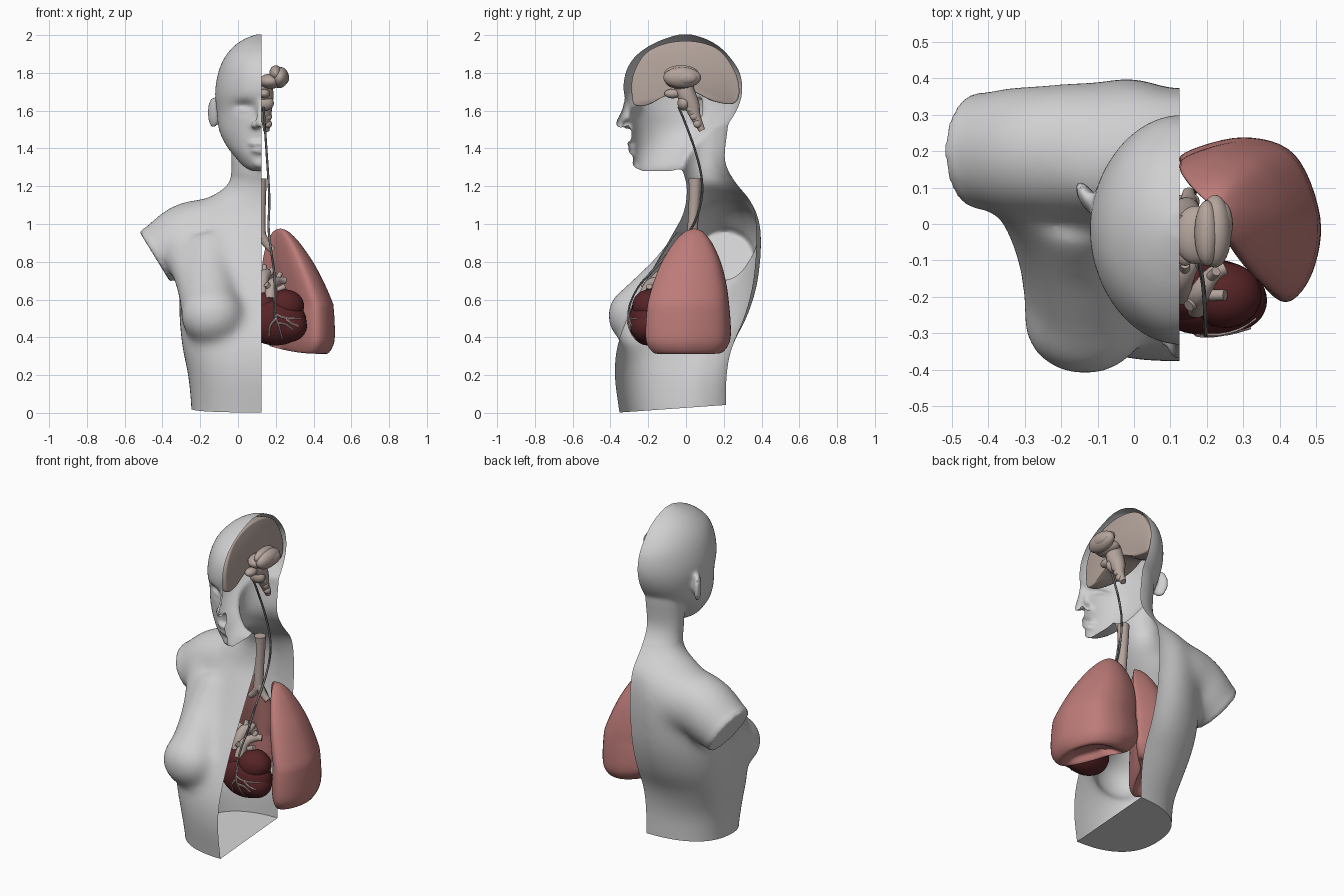
import bpy, bmesh, math
from mathutils import Vector, Matrix

if "Cube" in bpy.data.objects:
    bpy.data.objects.remove(bpy.data.objects["Cube"])

MID = 0.125  # body midline, where the shell is cut open


def material(name, rgb):
    m = bpy.data.materials.new(name)
    m.diffuse_color = (*rgb, 1)
    m.use_nodes = True
    m.node_tree.nodes["Principled BSDF"].inputs["Base Color"].default_value = m.diffuse_color
    return m


SKIN = material("pale_grey_shell", (0.63, 0.63, 0.64))
LUNG = material("lung_pink", (0.51, 0.2, 0.19))
HEART = material("heart_maroon", (0.095, 0.017, 0.019))
TISSUE = material("tissue_beige", (0.46, 0.375, 0.335))
NERVE = material("nerve_grey", (0.17, 0.17, 0.17))
ARTERY = material("artery_pale", (0.62, 0.48, 0.46))


def finish(bm, name, mat, recalc=True, angle=45):
    if recalc:
        bmesh.ops.recalc_face_normals(bm, faces=bm.faces)
    me = bpy.data.meshes.new(name)
    bm.to_mesh(me)
    bm.free()
    me.materials.append(mat)
    ob = bpy.data.objects.new(name, me)
    bpy.context.collection.objects.link(ob)
    bpy.ops.object.select_all(action='DESELECT')
    ob.select_set(True)
    bpy.context.view_layer.objects.active = ob
    bpy.ops.object.shade_smooth_by_angle(angle=math.radians(angle))
    return ob


def spline(rows, n, closed=False):
    """Catmull-Rom interpolation of a list of equal-length tuples."""
    out, c = [], len(rows)
    for i in range(c if closed else c - 1):
        p = [rows[k % c] if closed else rows[min(max(k, 0), c - 1)] for k in range(i - 1, i + 3)]
        for s in range(n):
            t = s / n
            out.append(tuple(0.5 * (2 * b + (d - a) * t + (2 * a - 5 * b + 4 * d - e) * t * t
                                    + (3 * b - a - 3 * d + e) * t ** 3) for a, b, d, e in zip(*p)))
    if not closed:
        out.append(tuple(rows[-1]))
    return out


def loft(bm, rings):
    vs = [[bm.verts.new(p) for p in r] for r in rings]
    n = len(vs[0])
    for a, b in zip(vs, vs[1:]):
        for i in range(n):
            bm.faces.new((a[i], a[(i + 1) % n], b[(i + 1) % n], b[i]))
    bm.faces.new(vs[0])
    bm.faces.new(vs[-1])


def ball(bm, c, r, rot=0, axis='Z'):
    m = Matrix.Translation(c) @ Matrix.Rotation(rot, 4, axis) @ Matrix.Diagonal((*r, 1))
    bmesh.ops.create_uvsphere(bm, u_segments=32, v_segments=20, radius=1, matrix=m)


def tube(bm, pts, sides=14, n=6):
    """pts are (x, y, z, radius)."""
    path = spline(pts, n)
    rings, up = [], Vector((0.13, 0.97, 0.2))
    for i, p in enumerate(path):
        d = (Vector(path[min(i + 1, len(path) - 1)][:3]) - Vector(path[max(i - 1, 0)][:3])).normalized()
        a = d.cross(up).normalized()
        up = a.cross(d).normalized()
        rings.append([Vector(p[:3]) + p[3] * (math.cos(t) * a + math.sin(t) * up)
                      for t in (2 * math.pi * k / sides for k in range(sides))])
    loft(bm, rings)


def section(z, w, yf, yb, e, groove=0.0, n=64):
    """Horizontal rounded cross-section of the body."""
    ring = []
    for k in range(n):
        c, s = math.cos(2 * math.pi * k / n), math.sin(2 * math.pi * k / n)
        u = w * math.copysign(abs(c) ** (2 / e), c)
        y = (yf + yb) / 2 + (yb - yf) / 2 * math.copysign(abs(s) ** (2 / e), s)
        if s > 0:
            y -= groove * math.exp(-(u / 0.09) ** 2)
        ring.append((MID + u, y, z))
    return ring


# --- body shell: torso and neck, head, shoulder, breast, face parts ---
TORSO = [(-0.08, .37, -.34, .21, 2.4, 0), (.05, .375, -.36, .212, 2.4, 0), (.2, .39, -.378, .215, 2.5, 0),
         (.35, .42, -.365, .25, 2.8, .01), (.5, .435, -.31, .33, 2.7, .03), (.65, .435, -.24, .385, 2.5, .045),
         (.8, .415, -.155, .41, 2.4, .05), (.95, .40, -.07, .415, 2.3, .05), (1.05, .38, -.015, .395, 2.2, .035),
         (1.12, .32, .0, .355, 2.1, .01), (1.17, .23, .005, .305, 2, 0), (1.22, .175, .0, .265, 2, 0),
         (1.28, .16, -.015, .225, 2, 0), (1.36, .16, -.02, .205, 2, 0), (1.5, .16, -.02, .22, 2, 0),
         (1.6, .15, 0, .23, 2, 0)]
HEAD = [(1.28, .05, -.235, -.08, 2), (1.305, .095, -.265, 0, 2), (1.36, .145, -.282, .06, 2),
        (1.42, .19, -.285, .12, 2), (1.5, .226, -.29, .2, 2), (1.6, .238, -.30, .268, 2),
        (1.7, .246, -.33, .298, 1.92), (1.8, .23, -.32, .285, 1.92), (1.88, .197, -.275, .235, 2),
        (1.94, .148, -.2, .175, 2), (1.98, .09, -.115, .105, 2), (2.003, .03, -.04, .03, 2)]
bm = bmesh.new()
loft(bm, [section(*r) for r in spline(TORSO, 5)])
loft(bm, [section(*r) for r in spline(HEAD, 5)])
tube(bm, [(.02, .2, .95, .17), (-.12, .2, .945, .19), (-.25, .2, .94, .182),
          (-.35, .2, .88, .175), (-.44, .2, .825, .154)], 40)
ball(bm, (-.135, -.265, .515), (.172, .152, .158))
tube(bm, [(-.135, -.25, .53, .15), (-.14, -.155, .63, .145), (-.15, -.06, .73, .14), (-.15, .06, .88, .14)], 32)
tube(bm, [(-.17, -.21, .54, .135), (-.2, -.1, .65, .12), (-.24, .02, .77, .12), (-.28, .15, .9, .15)], 32)
ball(bm, (-.13, .072, 1.59), (.021, .05, .083), .5)
tube(bm, [(MID, -.30, 1.68, .022), (MID, -.318, 1.6, .024), (MID, -.342, 1.535, .03)])
ball(bm, (MID, -.345, 1.53), (.028, .028, .022))
ball(bm, (MID - .033, -.308, 1.525), (.024, .03, .022))
ball(bm, (MID, -.282, 1.425), (.068, .03, .018))
ball(bm, (MID, -.278, 1.388), (.055, .03, .018))
ball(bm, (MID, -.25, 1.325), (.05, .035, .033))
raw = finish(bm, "body_blank", SKIN)
mod = raw.modifiers.new("fuse", 'REMESH')
mod.mode, mod.voxel_size = 'VOXEL', 0.011
mod = raw.modifiers.new("soften", 'SMOOTH')
mod.factor, mod.iterations = 0.5, 5
fused = bpy.data.meshes.new_from_object(raw.evaluated_get(bpy.context.evaluated_depsgraph_get()))
bpy.data.objects.remove(raw)
bm = bmesh.new()
bm.from_mesh(fused)
# blend the chest and shoulder, sparing the arm cut and the head
tip, out = Vector((-.44, .2, .825)), Vector((-.85, 0, -.52)).normalized()
soft = [v for v in bm.verts if -.02 < v.co.z < 1.24
        and not ((v.co - tip).dot(out) > -.03 and (v.co - tip).length < .19)]
for _ in range(60):
    bmesh.ops.smooth_vert(bm, verts=soft, factor=.5, use_axis_x=True, use_axis_y=True, use_axis_z=True)
for v in bm.verts:  # eye sockets and lids
    if v.co.y < -.1 and v.co.z > 1.4:
        u = abs(v.co.x - MID) - .095
        v.co.y += .032 * math.exp(-(u / .05) ** 2 - ((v.co.z - 1.62) / .032) ** 2)
        v.co.y -= .016 * math.exp(-(u / .035) ** 2 - ((v.co.z - 1.605) / .016) ** 2)


def slice_off(point, normal):
    g = bm.verts[:] + bm.edges[:] + bm.faces[:]
    r = bmesh.ops.bisect_plane(bm, geom=g, plane_co=point, plane_no=normal, clear_outer=True)
    return [e for e in r["geom_cut"] if isinstance(e, bmesh.types.BMEdge)]


bmesh.ops.edgeloop_fill(bm, edges=slice_off((0, 0, .027), (0, .071, -1)))
slice_off((MID, 0, 0), (1, 0, 0))
finish(bm, "body_shell", SKIN, recalc=False, angle=50)

# --- lungs: crescent profile shrinking to the apex, hollow underneath ---
CRESCENT = spline([(.14, .195), (.3, .237), (.44, .19), (.51, .02), (.49, -.13), (.425, -.212),
                   (.355, -.17), (.27, -.03), (.21, .09), (.14, .15)], 6, closed=True)
LEVELS = spline([(.975, .03), (.958, .22), (.9, .45), (.8, .69), (.7, .84), (.6, .94), (.5, .99),
                 (.4, 1.0), (.35, .94), (.315, .8), (.32, .64), (.35, .4), (.36, .05)], 4)


def lung(name, side):
    b = bmesh.new()
    rings = []
    for z, s in LEVELS:
        k = min(1, max(0, (.975 - z) / .4))
        cx, cy = .225 + .105 * k, .045 - .025 * k
        ring = []
        for px, py in CRESCENT:
            x, y = cx + (px - .33) * s, cy + (py - .02) * s
            lift = .6 * max(0, .43 - x) ** 2 * min(1, max(0, (.6 - z) / .25))
            ring.append((MID + side * (x - MID), y, z + lift))
        rings.append(ring)
    loft(b, rings)
    finish(b, name, LUNG, angle=60)


lung("lung_outside", 1)
lung("lung_inside", -1)

# --- heart with vessels and surface arteries ---
bm = bmesh.new()
ball(bm, (.2, -.2, .485), (.162, .105, .128))
ball(bm, (.25, -.195, .565), (.1, .09, .088))
ball(bm, (.145, -.175, .56), (.1, .09, .09))
ball(bm, (.27, -.21, .46), (.095, .085, .085))
finish(bm, "heart", HEART)

bm = bmesh.new()
for p in ([(.13, -.2, .6, .032), (.13, -.2, .7, .032), (.15, -.165, .735, .03), (.17, -.12, .7, .026)],
          [(.17, -.23, .6, .03), (.18, -.22, .68, .028), (.215, -.18, .7, .022), (.25, -.16, .7, .018)],
          [(.09, -.18, .58, .022), (.09, -.17, .7, .022), (.09, -.16, .74, .02)],
          [(.14, -.19, .73, .015), (.14, -.19, .78, .013)],
          [(.165, -.17, .73, .015), (.185, -.17, .765, .013)],
          [(.2, -.19, .69, .014), (.225, -.19, .74, .013)],
          [(.17, -.23, .66, .016), (.15, -.255, .68, .016)],
          [(.21, -.21, .65, .016), (.25, -.22, .67, .015)]):
    tube(bm, [(x, y + .5 * max(0, z - .62), z, r) for x, y, z, r in p], 16)
finish(bm, "heart_vessels", TISSUE)


def on_heart(x, z, r):
    """Front of the heart: the foremost of its two big lobes."""
    y = [cy - ry * math.sqrt(max(1 - ((x - cx) / rx) ** 2 - ((z - cz) / rz) ** 2, 0))
         for cx, cy, cz, rx, ry, rz in ((.2, -.2, .485, .162, .105, .128), (.27, -.21, .46, .095, .085, .085))]
    return (x, min(y) - .002, z, r)


bm = bmesh.new()
for br in ([(.195, .57), (.2, .51), (.22, .45), (.235, .39)], [(.2, .52), (.24, .505), (.29, .5), (.335, .5)],
           [(.21, .475), (.25, .47), (.29, .44)], [(.25, .505), (.28, .475), (.32, .46)],
           [(.2, .5), (.17, .46), (.165, .41)]):
    tube(bm, [on_heart(x, z, .006 - .0009 * i) for i, (x, z) in enumerate(br)], 6, 4)
finish(bm, "heart_arteries", ARTERY)

# --- windpipe with its two branches ---
bm = bmesh.new()
tube(bm, [(.118, .047, 1.24, .034), (.118, .047, 1.18, .032), (.118, .04, 1.05, .028), (.12, .03, .92, .028)], 24)
for s in (1, -1):
    tube(bm, [(MID, .03, .94, .025), (MID + s * .03, .03, .89, .021), (MID + s * .06, .03, .86, .018)])
finish(bm, "windpipe", TISSUE)

# --- half brain: side outline domed toward the temple ---
OUTLINE = spline([(-.287, 1.66), (-.285, 1.78), (-.22, 1.9), (-.1, 1.96), (.05, 1.968), (.18, 1.92),
                  (.265, 1.8), (.285, 1.69), (.25, 1.635), (.14, 1.65), (.03, 1.7), (-.1, 1.68),
                  (-.2, 1.63), (-.265, 1.625)], 5, closed=True)
bm = bmesh.new()
rings = []
for x, s in spline([(.118, .95), (.108, .99), (.06, .955), (.01, .82), (-.035, .62), (-.065, .38), (-.078, .08)], 4):
    rings.append([(x, y * s, 1.79 + (z - 1.79) * s) for y, z in OUTLINE])
loft(bm, rings)
finish(bm, "brain_half", TISSUE)

# --- brain core and stem ---
bm = bmesh.new()
ball(bm, (.222, -.02, 1.775), (.045, .1, .056), .2, 'Y')
ball(bm, (.2, -.025, 1.797), (.034, .09, .043))
ball(bm, (.17, -.03, 1.755), (.06, .08, .04))
ball(bm, (.245, 0, 1.775), (.026, .06, .035))
finish(bm, "brain_core", TISSUE)
bm = bmesh.new()
tube(bm, [(.135, -.02, 1.76, .045), (.138, 0, 1.69, .05), (.142, .03, 1.63, .042),
          (.148, .05, 1.57, .028), (.15, .085, 1.495, .017)], 20)
ball(bm, (.14, -.01, 1.64), (.05, .035, .04))
ball(bm, (.14, -.07, 1.69), (.03, .045, .025))
for i in range(3):
    ball(bm, (.16, .025 + .018 * i, 1.61 - .04 * i), (.02, .022, .022))
finish(bm, "brain_stem", TISSUE)

# --- long nerve from brain stem to heart ---
bm = bmesh.new()
tube(bm, [(.135, -.04, 1.62, .006), (.14, -.01, 1.55, .006), (.15, .045, 1.4, .006), (.16, .082, 1.25, .006),
          (.166, .08, 1.12, .006), (.162, .03, .98, .006), (.175, -.08, .86, .006), (.19, -.17, .76, .006),
          (.195, -.25, .67, .005), (.196, -.298, .57, .005), (.195, -.308, .48, .004)], 8)
finish(bm, "long_nerve", NERVE)
